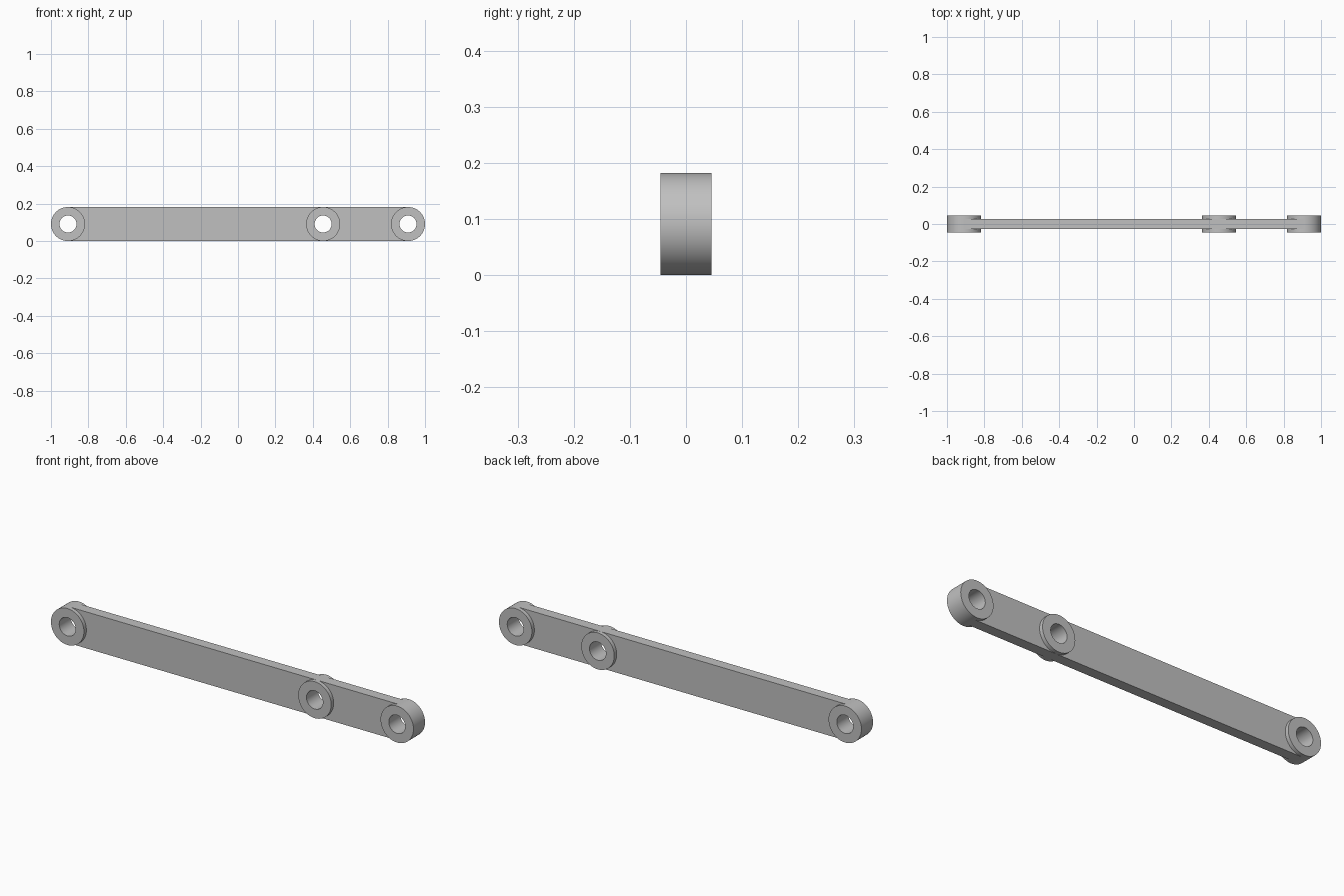
import bpy, bmesh
from math import cos, sin, pi

cube = bpy.data.objects.get("Cube")
if cube:
    bpy.data.objects.remove(cube, do_unlink=True)

R = 1 / 11           # boss radius
HOLE = R / 2         # bore radius
BOSS_HALF = R / 2    # half depth of a boss
BAR_HALF = 0.026     # half thickness of the bar
LEFT, RIGHT, MIDDLE = 1 - R, R - 1, 0.455
SIDES = 64

grey = bpy.data.materials.new("plain grey")
grey.use_nodes = True
color = (0.53, 0.53, 0.53, 1)
grey.diffuse_color = color
grey.node_tree.nodes["Principled BSDF"].inputs["Base Color"].default_value = color


def arc(cx, radius, start, end, steps):
    angles = [start + (end - start) * i / steps for i in range(steps + 1)]
    return [(cx + radius * cos(a), R + radius * sin(a)) for a in angles]


def finish(name, bm):
    bmesh.ops.recalc_face_normals(bm, faces=bm.faces[:])
    mesh = bpy.data.meshes.new(name)
    bm.to_mesh(mesh)
    bm.free()
    obj = bpy.data.objects.new(name, mesh)
    bpy.context.collection.objects.link(obj)
    mesh.materials.append(grey)
    bpy.ops.object.select_all(action="DESELECT")
    obj.select_set(True)
    bpy.context.view_layer.objects.active = obj
    bpy.ops.object.shade_smooth_by_angle()


# Pierced round boss: a rectangular section swept around its bore
def boss(name, cx):
    bm = bmesh.new()
    section = [(HOLE, -BOSS_HALF), (R, -BOSS_HALF), (R, BOSS_HALF), (HOLE, BOSS_HALF)]
    rings = [[bm.verts.new((x, y, z)) for x, z in arc(cx, r, 0, 2 * pi, SIDES)[:-1]]
             for r, y in section]
    for a, b in zip(rings, rings[1:] + rings[:1]):
        for i in range(SIDES):
            j = (i + 1) % SIDES
            bm.faces.new((a[i], a[j], b[j], b[i]))
    finish(name, bm)


# Flat bar between two bosses, with concave ends that hug them
def bar(name, x0, x1):
    bm = bmesh.new()
    outline = arc(x0, R, pi / 2, -pi / 2, SIDES // 2) + arc(x1, R, 1.5 * pi, pi / 2, SIDES // 2)
    face = bm.faces.new([bm.verts.new((x, -BAR_HALF, z)) for x, z in outline])
    grown = bmesh.ops.extrude_face_region(bm, geom=[face], use_keep_orig=True)
    verts = [g for g in grown["geom"] if isinstance(g, bmesh.types.BMVert)]
    bmesh.ops.translate(bm, verts=verts, vec=(0, 2 * BAR_HALF, 0))
    finish(name, bm)


boss("right_end_boss", RIGHT)
boss("middle_boss", MIDDLE)
boss("left_end_boss", LEFT)
bar("long_bar", RIGHT, MIDDLE)
bar("short_bar", MIDDLE, LEFT)
